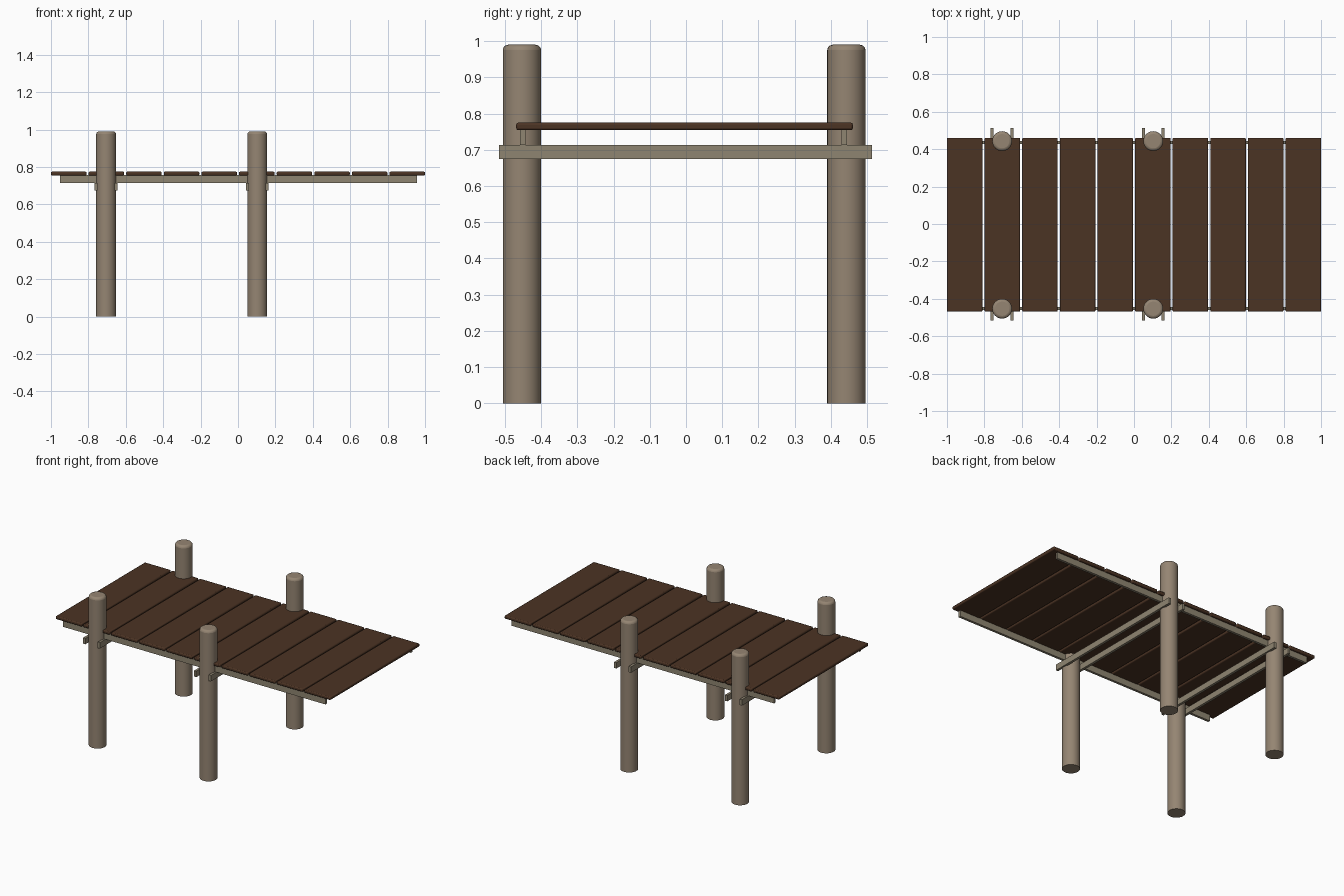
import bpy
import math

cube = bpy.data.objects.get("Cube")
if cube:
    bpy.data.objects.remove(cube, do_unlink=True)


def material(name, rgb):
    m = bpy.data.materials.new(name)
    m.use_nodes = True
    colour = (*rgb, 1.0)
    m.diffuse_color = colour
    bsdf = next(n for n in m.node_tree.nodes if n.type == 'BSDF_PRINCIPLED')
    bsdf.inputs["Base Color"].default_value = colour
    bsdf.inputs["Roughness"].default_value = 0.9
    return m


POST_WOOD = material("weathered post wood", (0.30, 0.235, 0.17))
BEAM_WOOD = material("pale beam wood", (0.275, 0.235, 0.165))
PLANK_WOOD = material("dark plank wood", (0.071, 0.033, 0.017))


def finish(name, mat, bevel=0.0, segments=1):
    ob = bpy.context.object
    ob.name = name
    ob.data.materials.append(mat)
    if bevel:
        mod = ob.modifiers.new("rounded edges", 'BEVEL')
        mod.width = bevel
        mod.segments = segments
        mod.limit_method = 'ANGLE'
    return ob


def box(name, x, y, z, mat, bevel=0.0, segments=1):
    """Box from three (low, high) ranges."""
    bpy.ops.mesh.primitive_cube_add(
        size=1, location=[(a + b) / 2 for a, b in (x, y, z)])
    ob = bpy.context.object
    ob.scale = [b - a for a, b in (x, y, z)]
    bpy.ops.object.transform_apply(location=False, rotation=False, scale=True)
    return finish(name, mat, bevel, segments)


def post(name, x, y, radius=0.053, height=0.99, chamfer=0.015):
    bpy.ops.mesh.primitive_cylinder_add(
        vertices=32, radius=radius, depth=height, location=(x, y, height / 2))
    ob = finish(name, POST_WOOD)
    # rounded top rim only
    group = ob.vertex_groups.new(name="top rim")
    group.add([v.index for v in ob.data.vertices if v.co.z > 0], 1.0, 'REPLACE')
    mod = ob.modifiers.new("rounded top", 'BEVEL')
    mod.width = chamfer
    mod.segments = 3
    mod.limit_method = 'VGROUP'
    mod.vertex_group = "top rim"
    bpy.ops.object.shade_smooth_by_angle(angle=math.radians(40))


# Posts, with a pair of cross beams clamped either side of each row
for row, x in (("right", -0.705), ("left", 0.103)):
    for side, y in (("front", -0.453), ("back", 0.443)):
        post(f"{side}_{row}_post", x, y)
    for label, sign in (("outer", -1), ("inner", 1)):
        cx = x + sign * 0.053
        box(f"{row}_{label}_cross_beam", (cx - 0.008, cx + 0.008),
            (-0.517, 0.513), (0.674, 0.713), BEAM_WOOD)

# Long stringers under the deck
for side, y in (("front", -0.451), ("back", 0.437)):
    box(f"{side}_stringer", (-0.953, 0.958), (y - 0.008, y + 0.008),
        (0.713, 0.756), BEAM_WOOD)

# Deck planks
COUNT, WIDTH = 10, 0.19
pitch = (2 - WIDTH) / (COUNT - 1)
for i in range(COUNT):
    x = -1 + i * pitch
    box(f"deck_plank_{i + 1}", (x, x + WIDTH), (-0.469, 0.461),
        (0.754, 0.775), PLANK_WOOD, bevel=0.006, segments=2)
    bpy.ops.object.shade_smooth_by_angle(angle=math.radians(40))
